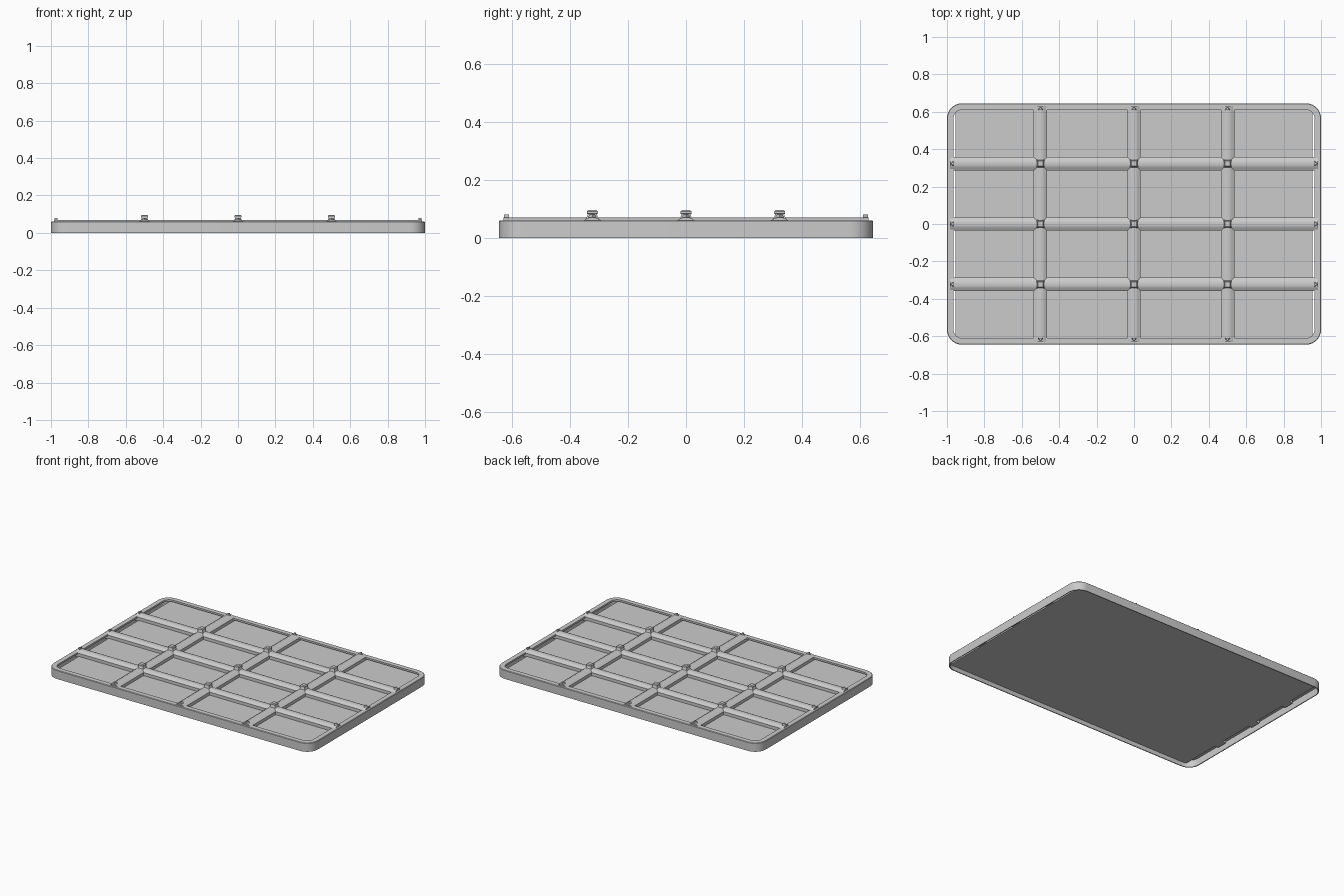
import bpy, bmesh, math

if "Cube" in bpy.data.objects:
    bpy.data.objects.remove(bpy.data.objects["Cube"])

HX, HY, R = 1.0, 0.645, 0.08      # frame half sizes and corner radius
XS = (-0.5, 0.0, 0.5)
YS = (-0.323, 0.0, 0.323)


def finish(bm, name, smooth=False):
    bmesh.ops.recalc_face_normals(bm, faces=bm.faces)
    me = bpy.data.meshes.new(name)
    bm.to_mesh(me)
    bm.free()
    ob = bpy.data.objects.new(name, me)
    bpy.context.collection.objects.link(ob)
    if smooth:
        bpy.context.view_layer.objects.active = ob
        ob.select_set(True)
        bpy.ops.object.shade_smooth_by_angle(angle=math.radians(35))
        ob.select_set(False)
    return ob


def loft(name, rings, closed=False, smooth=False):
    """Skin a list of equal point rings; cap the ends unless closed."""
    bm = bmesh.new()
    rows = [[bm.verts.new(p) for p in ring] for ring in rings]
    n = len(rows[0])
    pairs = list(zip(rows, rows[1:])) + ([(rows[-1], rows[0])] if closed else [])
    for a, b in pairs:
        for i in range(n):
            j = (i + 1) % n
            bm.faces.new((a[i], a[j], b[j], b[i]))
    if not closed:
        bm.faces.new(rows[0])
        bm.faces.new(rows[-1])
    return finish(bm, name, smooth)


def rounded(inset, z, steps=8):
    r = R - inset
    pts = []
    for k, (sx, sy) in enumerate(((1, 1), (-1, 1), (-1, -1), (1, -1))):
        for s in range(steps + 1):
            a = math.pi / 2 * (k + s / steps)
            pts.append((sx * (HX - R) + r * math.cos(a),
                        sy * (HY - R) + r * math.sin(a), z))
    return pts


# Outer frame: thin wall with an inward lip, open underneath
profile = ((0, 0), (0, 0.057), (0.003, 0.06), (0.035, 0.06),
           (0.035, 0.048), (0.006, 0.048), (0.006, 0))
loft("outer_frame", [rounded(i, z) for i, z in profile], closed=True, smooth=True)


def block(name, x, y, levels):
    """Stack of rectangles given as (half x, half y, z)."""
    return loft(name, [[(x + sx * a, y + sy * b, z) for sx, sy in
                        ((1, 1), (-1, 1), (-1, -1), (1, -1))] for a, b, z in levels])


# Recessed floor panel, leaving a slit at both short ends
block("floor_panel", 0, 0, ((0.955, 0.637, 0.028), (0.955, 0.637, 0.036)))

# Divider bars with a softly crowned section
half = ((0.036, 0.03), (0.036, 0.057), (0.026, 0.062), (0.018, 0.067), (0.01, 0.0695))
section = list(half) + [(-a, z) for a, z in reversed(half)]
for i, x in enumerate(XS):
    loft(f"cross_bar_{i}", [[(x + a, y, z) for a, z in section] for y in (-0.63, 0.63)], smooth=True)
for i, y in enumerate(YS):
    loft(f"long_bar_{i}", [[(x, y + a, z) for a, z in section] for x in (-0.985, 0.985)], smooth=True)

# Chamfered studs on the bar crossings
for i, x in enumerate(XS):
    for j, y in enumerate(YS):
        block(f"stud_{i}{j}", x, y, [(h, h, z) for h, z in (
            (0.024, 0.06), (0.017, 0.076), (0.015, 0.082), (0.019, 0.083),
            (0.019, 0.091), (0.013, 0.096))])


# Small pointed pegs where the bars meet the frame
def peg(name, x, y, dx, dy):
    tri = ((0.011, 0.0), (-0.006, 0.015), (-0.006, -0.015))
    loft(name, [[(x + dx * u - dy * v * s, y + dy * u + dx * v * s, z) for u, v in tri]
                for z, s in ((0.055, 1), (0.072, 1), (0.08, 0.6))])


for s in (-1, 1):
    for i, x in enumerate(XS):
        peg(f"side_peg_{s}_{i}", x, s * 0.616, 0, s)
    for i, y in enumerate(YS):
        peg(f"end_peg_{s}_{i}", s * 0.971, y, s, 0)
